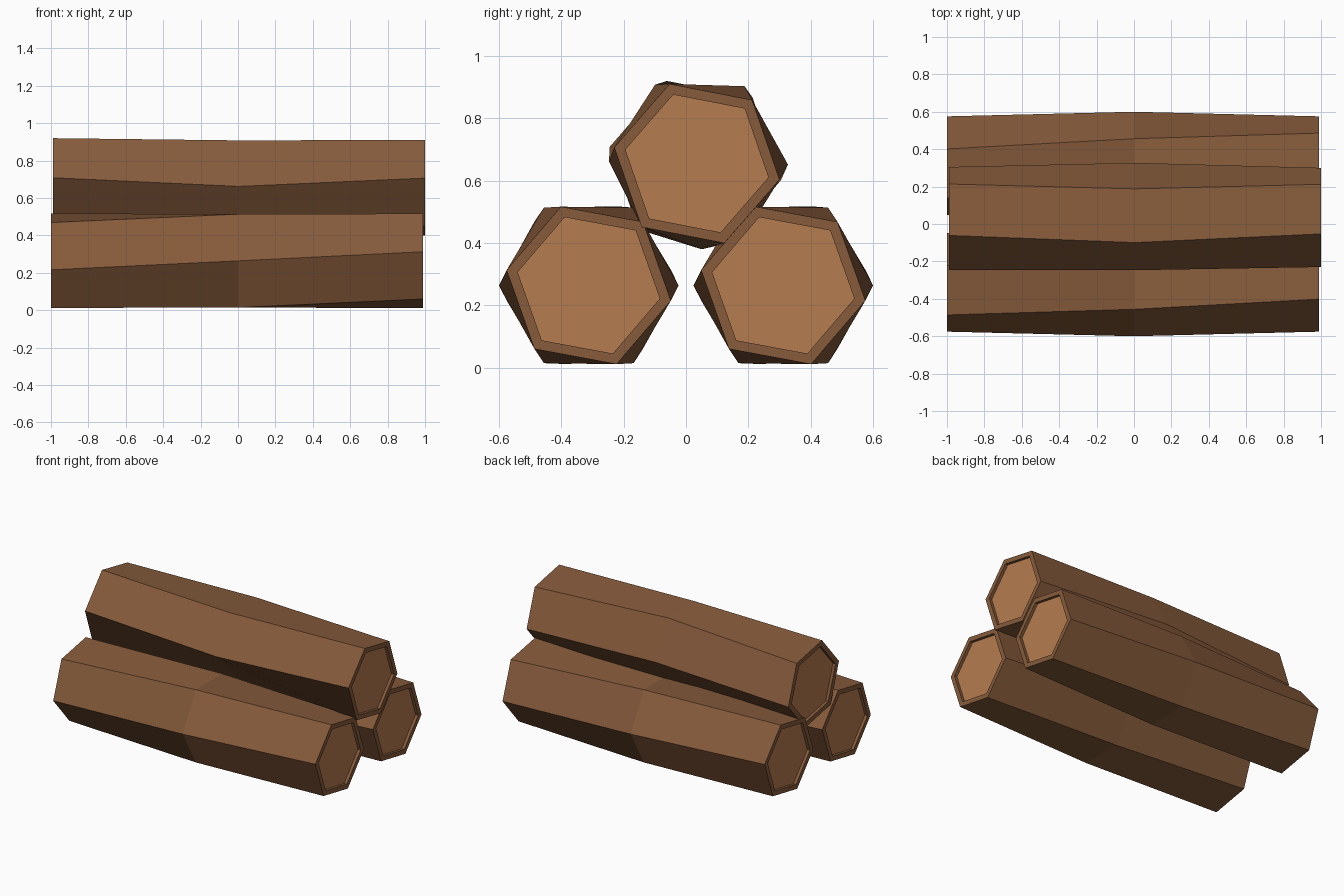
import bpy, bmesh
from math import cos, sin, radians
from mathutils import Vector

if "Cube" in bpy.data.objects:
    bpy.data.objects.remove(bpy.data.objects["Cube"])


def material(name, rgb):
    m = bpy.data.materials.new(name)
    m.diffuse_color = (*rgb, 1)
    m.use_nodes = True
    m.node_tree.nodes["Principled BSDF"].inputs["Base Color"].default_value = m.diffuse_color
    return m


BARK = material("bark", (0.24, 0.105, 0.044))
WOOD = material("cut_wood", (0.47, 0.2, 0.08))


def hexagon(cy, cz, radius, turn):
    """Six (y, z) points of a turned hexagon."""
    return [(cy + radius * cos(radians(60 * i + turn)),
             cz + radius * sin(radians(60 * i + turn))) for i in range(6)]


def log(name, stations):
    """Loft hexagon rings along x, then recess an inset cut face at each end."""
    bm = bmesh.new()
    rings = [[bm.verts.new((x, y, z)) for y, z in pts] for x, pts in stations]
    for a, b in zip(rings, rings[1:]):
        for i in range(6):
            j = (i + 1) % 6
            bm.faces.new((a[i], a[j], b[j], b[i]))
    for ring, side in ((rings[0], -1), (rings[-1], 1)):
        centre = sum((v.co for v in ring), Vector()) / 6
        inner = [bm.verts.new(centre + (v.co - centre) * 0.865) for v in ring]
        deep = [bm.verts.new(v.co - Vector((0.02 * side, 0, 0))) for v in inner]
        for p, q in ((ring, inner), (inner, deep)):
            for i in range(6):
                j = (i + 1) % 6
                bm.faces.new((p[i], p[j], q[j], q[i]))
        bm.faces.new(deep).material_index = 1
    bmesh.ops.recalc_face_normals(bm, faces=bm.faces)
    mesh = bpy.data.meshes.new(name)
    bm.to_mesh(mesh)
    bm.free()
    mesh.materials.append(BARK)
    mesh.materials.append(WOOD)
    ob = bpy.data.objects.new(name, mesh)
    bpy.context.collection.objects.link(ob)


# two ground logs, gently twisted and thicker in the middle
for name, cy in (("front_log", -0.312), ("back_log", 0.312)):
    log(name, [(-1, hexagon(cy, 0.265, 0.268, 10.5)),
               (0, hexagon(cy, 0.264, 0.288, 0)),
               (0.99, hexagon(cy, 0.264, 0.268, -10.5))])

# top log resting on both, with a bump underneath at the middle
middle = hexagon(0.04, 0.657, 0.287, -1)
middle[4] = (0.05, 0.38)
log("top_log", [(-0.99, hexagon(0.03, 0.655, 0.28, -11)),
                (0.005, [middle[0], middle[1], middle[2], middle[3],
                         middle[4], (0.18, 0.41)]),
                (1, hexagon(0.035, 0.655, 0.27, -11))])
